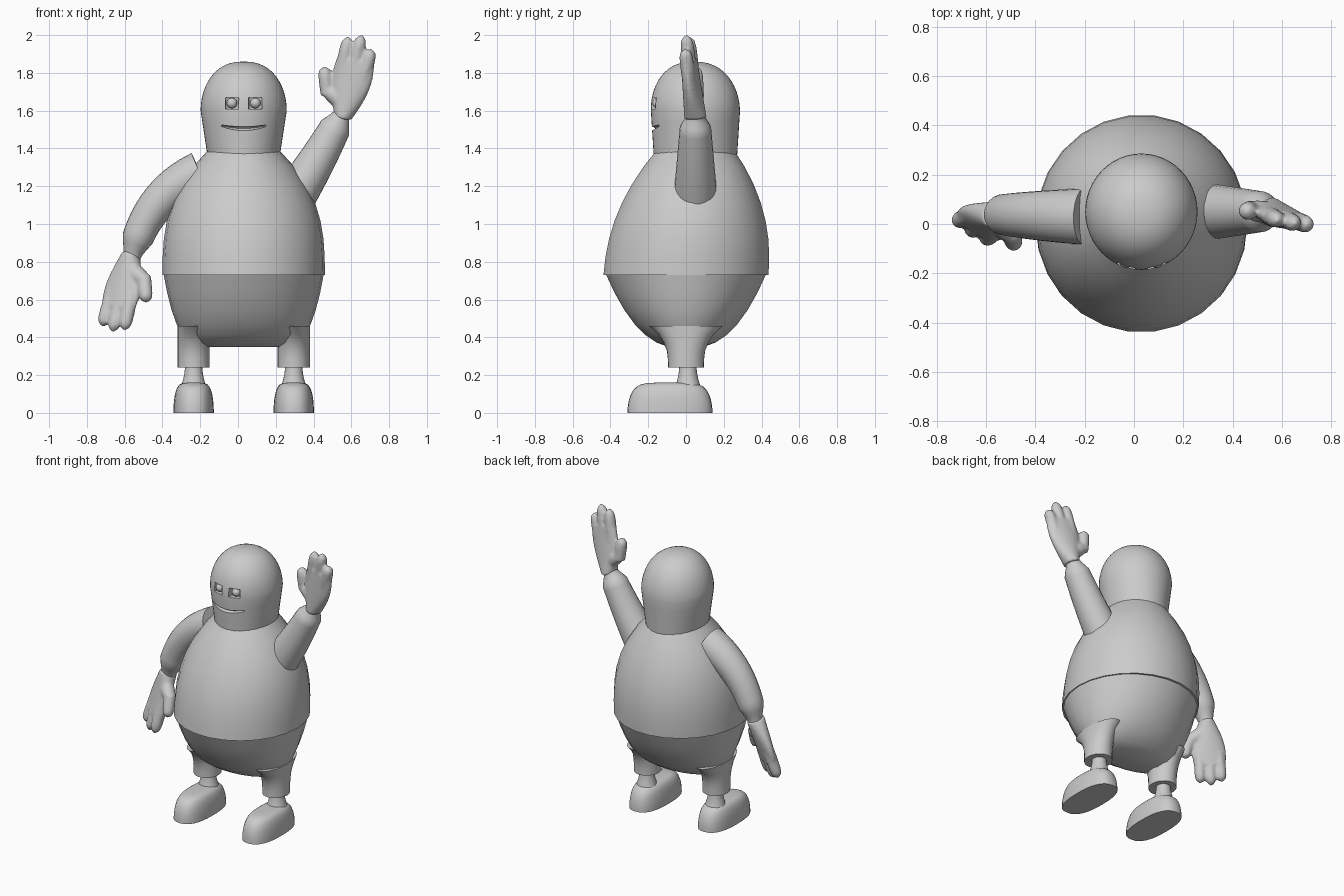
import bpy, bmesh, math
from mathutils import Vector

cube = bpy.data.objects.get("Cube")
if cube:
    bpy.data.objects.remove(cube, do_unlink=True)

GREY = (0.6, 0.6, 0.6, 1)
mat = bpy.data.materials.new("light grey")
mat.use_nodes = True
mat.diffuse_color = GREY
mat.node_tree.nodes["Principled BSDF"].inputs["Base Color"].default_value = GREY

BODY_X = 0.03
LEG_SPREAD = 0.265
EYE_SPREAD = 0.062
EYE_Z = 1.64


def activate(ob):
    bpy.ops.object.select_all(action='DESELECT')
    ob.select_set(True)
    bpy.context.view_layer.objects.active = ob


def shade(ob, angle):
    activate(ob)
    bpy.ops.object.shade_smooth_by_angle(angle=math.radians(angle))


def steps(count):
    return [i / count for i in range(count + 1)]


def loft(name, rings, segs=24, side=(1, 0, 0), axis=None, power=2, angle=60):
    """Skin rings of (centre, half width, half depth) into a closed tube."""
    bm = bmesh.new()
    loops = []
    for i, (centre, width, depth) in enumerate(rings):
        before, after = rings[max(i - 1, 0)][0], rings[min(i + 1, len(rings) - 1)][0]
        along = Vector(axis) if axis else (after - before).normalized()
        u = Vector(side)
        u = (u - along * u.dot(along)).normalized()
        v = along.cross(u)
        loop = []
        for k in range(segs):
            turn = math.tau * k / segs
            c, s = [math.copysign(abs(f) ** (2 / power), f)
                    for f in (math.cos(turn), math.sin(turn))]
            loop.append(bm.verts.new(centre + u * width * c + v * depth * s))
        loops.append(loop)
    for low, high in zip(loops, loops[1:]):
        for k in range(segs):
            n = (k + 1) % segs
            bm.faces.new((low[k], low[n], high[n], high[k]))
    bm.faces.new(loops[0][::-1])
    bm.faces.new(loops[-1])
    bmesh.ops.recalc_face_normals(bm, faces=bm.faces)
    mesh = bpy.data.meshes.new(name)
    bm.to_mesh(mesh)
    bm.free()
    mesh.materials.append(mat)
    ob = bpy.data.objects.new(name, mesh)
    bpy.context.collection.objects.link(ob)
    shade(ob, angle)
    return ob


def upright(name, rows, x=BODY_X, **options):
    """Stack level rings of (height, half width, half depth, centre y)."""
    rings = [(Vector((x, y, z)), width, depth) for z, width, depth, y in rows]
    return loft(name, rings, axis=(0, 0, 1), **options)


def ball(name, x, y, z, radius):
    bpy.ops.mesh.primitive_uv_sphere_add(segments=20, ring_count=12, radius=radius,
                                         location=(x, y, z))
    ob = bpy.context.object
    ob.name = name
    ob.data.materials.append(mat)
    shade(ob, 60)


def carve(ob, cutter):
    cut = ob.modifiers.new("cut", 'BOOLEAN')
    cut.object = cutter
    cut.solver = 'EXACT'
    activate(ob)
    bpy.ops.object.modifier_apply(modifier=cut.name)
    bpy.data.objects.remove(cutter, do_unlink=True)


def arm(name, shoulder, wrist, bend):
    """Tapering, optionally bent sleeve that pinches in at the wrist."""
    shoulder, wrist, bend = Vector(shoulder), Vector(wrist), Vector(bend)
    rings = []
    for t in steps(20):
        taper = (0.115 - 0.04 * t) * min(1, 5 * (1 - t)) ** 0.5
        radius = max(0.045, taper)
        rings.append((shoulder.lerp(wrist, t) + bend * 4 * t * (1 - t), radius, radius))
    loft(name, rings, side=(0, 1, 0))


def finger(base, tip, radius):
    base, tip = Vector(base), Vector(tip)
    rings = []
    for t in steps(10):
        r = radius * max(0.2, (1 - t ** 8) ** 0.5)
        rings.append((base.lerp(tip, t), r, r))
    return loft("finger", rings, segs=16, side=(0.3, 1, 0))


def hand(name, wrist, tip, outward, drop):
    """Palm, three fingers and a thumb fused into one soft shape."""
    wrist, tip, outward = Vector(wrist), Vector(tip), Vector(outward).normalized()

    def at(along, across):
        return wrist.lerp(tip, along) + outward * across

    palm = [(at(t, 0), 0.045 + 0.065 * math.sin(3 * t), 0.06 - 0.035 * t)
            for t in steps(10)[:8]]
    ob = loft(name, palm, side=outward)
    parts = [finger(at(0.5, k * 0.06), at(1 - drop * max(k, 0) - 0.02 * abs(k), k * 0.07), 0.037)
             for k in (-1, 0, 1)]
    knuckle = at(0.36, -0.13)
    parts.append(finger(at(0.15, 0), knuckle, 0.045))
    parts.append(finger(at(0.28, -0.11), at(0.62, -0.165), 0.038))
    activate(ob)
    for part in parts:
        part.select_set(True)
    bpy.ops.object.join()
    fuse = ob.modifiers.new("fuse", 'REMESH')
    fuse.mode = 'VOXEL'
    fuse.voxel_size = 0.009
    fuse.use_smooth_shade = True
    soft = ob.modifiers.new("soften", 'SMOOTH')
    soft.iterations = 5


# Faceted jacket, its hem standing slightly proud of the trousers
upright("jacket", [(0.73 + 0.67 * t, 0.43 - 0.25 * t ** 2.8, 0.44 - 0.24 * t ** 2.2, 0.05 * t)
                   for t in steps(7)], segs=26, angle=25)
upright("trousers", [(0.34 + 0.4 * t, 0.425 * t ** 0.16, 0.43 * t ** 0.4, 0)
                     for t in [s * s for s in steps(7)[1:]]], segs=26, angle=25)

# Head: tapering neck under a dome, with carved eye sockets and mouth
neck = [(1.35 + 0.25 * t, 0.19 + 0.038 * t, 0.22 + 0.016 * t, 0.05) for t in steps(4)]
dome = []
for t in steps(12)[1:]:
    lift = t * math.radians(89)
    shrink = math.cos(lift) ** 0.85
    dome.append((1.6 + 0.26 * math.sin(lift), 0.228 * shrink, 0.236 * shrink, 0.05 - 0.01 * t))
head = upright("head", neck + dome, segs=48)
eyes = {"right": BODY_X - EYE_SPREAD, "left": BODY_X + EYE_SPREAD}
for x in eyes.values():
    carve(head, upright("socket", [(EYE_Z + 0.03 * k, 0.036, 0.04, -0.18) for k in (-1, 1)],
                        x=x, power=4))
smile = []
for t in steps(8):
    s = 2 * t - 1
    centre = Vector((BODY_X + 0.12 * s, -0.185 + 0.04 * s * s, 1.505 + 0.016 * s * s))
    smile.append((centre, 0.022, 0.011 - 0.007 * s * s))
carve(head, loft("mouth_cutter", smile, segs=12, side=(0, 1, 0)))
shade(head, 40)
for side, x in eyes.items():
    ball(side + "_eye", x, -0.15, EYE_Z, 0.028)

# Legs and shoes
for side, sign in (("right", -1), ("left", 1)):
    x = BODY_X + sign * LEG_SPREAD
    upright(side + "_trouser_leg", [(0.24 + 0.22 * t, 0.085, 0.095 + 0.1 * t ** 3, 0)
                                    for t in steps(5)], x=x, angle=35)
    upright(side + "_ankle", [(0.12 + 0.14 * t, 0.045 + 0.03 * (1 - t) ** 2,
                               0.045 + 0.03 * (1 - t) ** 2, 0.01) for t in steps(6)], x=x)
    shoe = []
    for t in steps(10):
        lift = t * math.radians(87)
        shrink = math.cos(lift) ** 0.35
        shoe.append((0.16 * math.sin(lift), 0.107 * shrink, 0.225 * shrink, -0.085))
    upright(side + "_shoe", shoe, x=x, segs=32, power=2.5, angle=50)

# Lowered right arm and raised left arm
arm("right_arm", (-0.2, 0.03, 1.27), (-0.57, 0.04, 0.79), (-0.055, 0, 0.06))
hand("right_hand", (-0.565, 0.04, 0.84), (-0.665, -0.03, 0.43), (-0.85, 0.5, 0), 0.05)
arm("left_arm", (0.3, 0.05, 1.15), (0.56, 0.05, 1.6), (0.01, 0, 0))
hand("left_hand", (0.555, 0.05, 1.56), (0.655, 0, 2), (1, -0.2, 0), 0.15)
